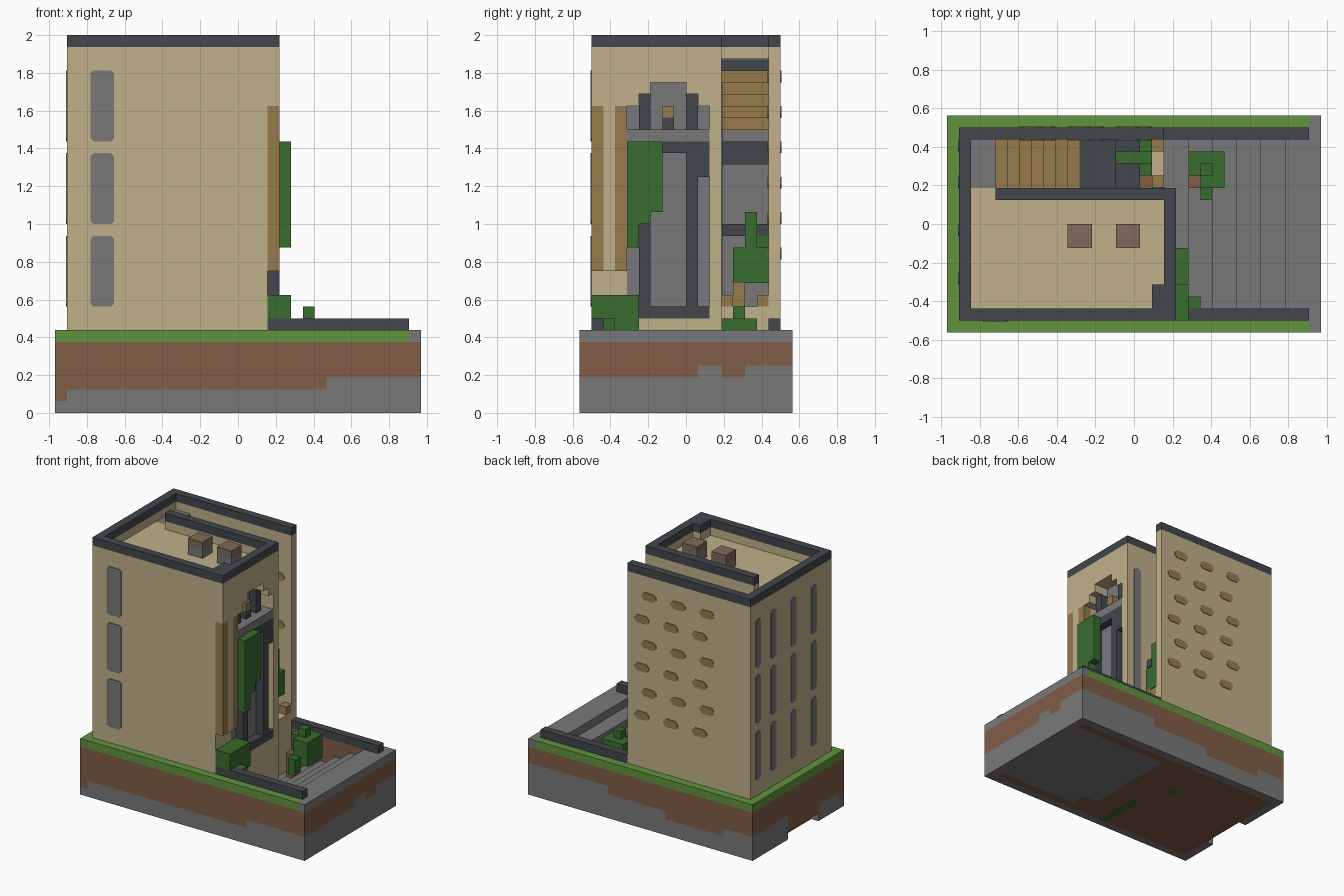
import bpy
import bmesh
from mathutils import Vector

default_cube = bpy.data.objects.get("Cube")
if default_cube:
    bpy.data.objects.remove(default_cube, do_unlink=True)

CELL = 1 / 16                      # edge of one block
ORIGIN = Vector((-31, -18, 0)) * CELL / 2
SKIN = 0.08                        # thickness of painted plates, in blocks


def to_linear(value):
    value /= 255
    return value / 12.92 if value < 0.04 else ((value + 0.055) / 1.055) ** 2.4


def make_material(name, *rgb):
    color = [to_linear(channel) for channel in rgb] + [1]
    material = bpy.data.materials.new(name)
    material.use_nodes = True
    material.diffuse_color = color
    shader = material.node_tree.nodes["Principled BSDF"]
    shader.inputs["Base Color"].default_value = color
    shader.inputs["Roughness"].default_value = 1
    return material


sandstone = make_material("sandstone", 192, 177, 138)
slate = make_material("dark slate", 66, 71, 76)
stone = make_material("grey stone", 121, 121, 121)
soil = make_material("brown soil", 128, 92, 70)
grass = make_material("grass green", 97, 147, 62)
leaf = make_material("leaf green", 56, 108, 45)
timber = make_material("timber", 150, 123, 76)
copper = make_material("dull copper", 126, 106, 90)


def part(name, material, *boxes, chamfer_axis=None, chamfer=0.25):
    """One object made of boxes, each (x0, x1, y0, y1, z0, z1) in blocks."""
    bm = bmesh.new()
    for box in boxes:
        low, high = Vector(box[::2]), Vector(box[1::2])
        verts = bmesh.ops.create_cube(bm, size=1)["verts"]
        for vert in verts:
            spot = [h if c > 0 else l for c, l, h in zip(vert.co, low, high)]
            vert.co = ORIGIN + Vector(spot) * CELL
        if chamfer_axis is not None:
            edges = {e for v in verts for e in v.link_edges
                     if abs((e.verts[0].co - e.verts[1].co).normalized()[chamfer_axis]) > 0.9}
            bmesh.ops.bevel(bm, geom=list(edges), offset=chamfer * CELL,
                            segments=1, affect='EDGES')
    bmesh.ops.recalc_face_normals(bm, faces=bm.faces)
    mesh = bpy.data.meshes.new(name)
    bm.to_mesh(mesh)
    bm.free()
    mesh.materials.append(material)
    obj = bpy.data.objects.new(name, mesh)
    bpy.context.collection.objects.link(obj)
    return obj


# Ground: soil core and banks beside the sunken court
part("ground_core", soil, (1, 17, 1, 17, 0, 7))
part("court_bank", soil, (17, 30, 1, 2, 0, 7), (17, 30, 16, 17, 0, 7), (17, 19, 2, 4, 0, 7))

# Ground edge: stone of varying height under soil, turf on top
front_heights = [(0, 1, 1), (1, 23, 2), (23, 31, 3)]
back_heights = [(0, 4, 3), (4, 12, 2), (12, 20, 3), (20, 31, 4)]
right_heights = [(1, 10, 3), (10, 12, 4), (12, 14, 3), (14, 17, 4)]
left_heights = [(1, 5, 2), (5, 11, 1), (11, 17, 3)]
for side, row, heights in (("front", 0, front_heights), ("back", 17, back_heights)):
    part(side + "_edge_stone", stone, *[(a, b, row, row + 1, 0, h) for a, b, h in heights])
    part(side + "_edge_soil", soil, *[(a, b, row, row + 1, h, 6) for a, b, h in heights])
    part(side + "_turf", grass, (0, 30, row, row + 1, 6, 7))
    part(side + "_curb", stone, (30, 31, row, row + 1, 6, 7))
part("right_edge_stone", stone, *[(30, 31, a, b, 0, h) for a, b, h in right_heights])
part("right_edge_soil", soil, *[(30, 31, a, b, h, 6) for a, b, h in right_heights])
part("right_curb", stone, (30, 31, 1, 17, 6, 7))
part("left_edge_stone", stone, *[(0, 1, a, b, 0, h) for a, b, h in left_heights if h > 1])
part("left_edge_soil", soil, *[(0, 1, a, b, h, 6) for a, b, h in left_heights])
part("left_turf", grass, (0, 1, 1, 17, 6, 7))
part("underside_roots", leaf, (13, 14, 1, 7, -SKIN / 8, SKIN), (11, 12, 11, 12, -SKIN / 8, SKIN))

# Sunken court with broad steps rising away from the tower
part("court_floor", stone, (17, 20, 2, 16, 0, 2))
for step in range(5):
    start = 20 + 2 * step
    part("court_step", stone, (start, start + 2, 2, 16, 0, 3 + step))
for name, row in (("front", 1), ("back", 16)):
    part(name + "_low_wall", slate, (18, 30, row, row + 1, 7, 8))

# Tower body and facade layers
part("tower_body", sandstone, (1, 17, 1, 12, 7, 30))
part("facade_front_pier", sandstone, (17, 18, 1, 4, 7, 30),
     (18, 19, 2, 3, 12, 26), (18, 19, 1, 4, 26, 30))
part("facade_back_pier", sandstone, (17, 19, 11, 12, 2, 30))
part("facade_sill", sandstone, (17, 19, 4, 11, 2, 8))
part("back_wall", sandstone, (1, 18, 16, 17, 7, 31))
part("left_wall", sandstone, (1, 2, 12, 16, 7, 31))
for row in (1, 3):
    part("timber_post", timber, (18, 19, row, row + 1, 12, 26))

# Stepped niche over the portal
part("niche_lintel", sandstone, (17, 19, 4, 11, 28, 30))
for inset, level in ((2, 27), (1, 26)):
    part("niche_corbel", sandstone, (17, 19, 4, 4 + inset, level, level + 1),
         (17, 19, 11 - inset, 11, level, level + 1))
part("niche_backing", stone, (17, 17 + SKIN, 4, 11, 24, 28))
for row in (5, 9):
    part("niche_column", slate, (17, 18, row, row + 1, 24, 27))
part("niche_lamp_base", slate, (17, 18, 7, 8, 24, 25))
part("niche_lamp", timber, (17, 18, 7, 8, 25, 26))

# Portal: ledge, door panel and frame
part("portal_ledge", stone, (17, 19, 4, 11, 23, 24))
part("portal_panel", stone, (17, 18, 4, 11, 8, 23))
for row in (5, 9):
    part("portal_jamb", slate, (18, 19, row, row + 1, 9, 22))
part("portal_head", slate, (18, 19, 5, 11, 22, 23), (18, 19, 10, 11, 20, 22))
part("portal_threshold", slate, (18, 19, 5, 11, 8, 9))

# Roof parapets with slate coping
parapets = {
    "front": (1, 19, 1, 2), "left": (1, 2, 2, 16), "right": (18, 19, 2, 11),
    "passage": (4, 19, 11, 12), "corner": (17, 18, 2, 4), "back": (1, 18, 16, 17),
}
for name, plan in parapets.items():
    if name != "back":
        part(name + "_parapet", sandstone, (*plan, 30, 31))
    part(name + "_coping", slate, (*plan, 31, 32))

# Roof vents
for column in (10, 14):
    part("vent_base", stone, (column, column + 2, 7, 9, 30, 31))
    part("vent_cap", copper, (column, column + 2, 7, 9, 31, 32))

# Passage between tower and back wall: landings and timber stair
part("upper_landing", slate, (2, 4, 12, 16, 7, 30 - SKIN))
part("upper_landing_paving", stone, (2, 4, 12, 16, 30 - SKIN, 30))
for step in range(7):
    column, top = 4 + step, 29 - step
    tread = 1 if step < 5 else SKIN
    part("passage_stair_tread", timber, (column, column + 1, 12, 16, top - tread, top))
    part("passage_stair_base", stone, (column, column + 1, 12, 16, 7, top - tread))
part("middle_landing", slate, (11, 14, 12, 16, 21, 23))
part("passage_pier", stone, (11, 14, 12, 16, 16, 21), (11, 15, 12, 16, 7, 15))
part("lower_landing", slate, (11, 16, 12, 16, 15, 16))
part("planter_wall", sandstone, (17, 18, 12, 16, 2, 9))
part("planter_rail", timber, (17, 18, 12, 13, 9, 10), (17, 18, 15, 16, 9, 10))

# Windows as thin plates
for bottom in (9, 16, 23):
    top = bottom + 6
    part("front_window", stone, (3, 5, 1 - SKIN, 1, bottom, top), chamfer_axis=1)
    for row in (4, 8, 12, 15):
        part("left_slit_window", stone, (1 - SKIN, 1, row, row + 1, bottom, top), chamfer_axis=0)
part("passage_window", stone, (17, 18, 12, 12 + SKIN, 9, 28), chamfer_axis=1)

# Staggered timber insets on both faces of the back wall
for level in range(6):
    for bay in range(3):
        column = 6 + 4 * bay + level % 2
        bottom = 28 - 3 * level
        for face, row in (("outer", 17), ("inner", 16 - SKIN)):
            part(face + "_wall_inset", timber,
                 (column, column + 2, row, row + SKIN, bottom, bottom + 1),
                 chamfer_axis=1, chamfer=0.35)

# Climbing vine and bush at the facade
for row, bottom in ((4, 14), (5, 16), (6, 17)):
    part("facade_vine", leaf, (19, 20, row, row + 1, bottom, 23))
part("facade_bush", leaf, (18, 20, 1, 5, 8, 10), (18, 20, 2, 5, 7, 8), (20, 21, 2, 3, 7, 8))

# Passage plant
part("passage_plant_stem", timber, (16, 17, 13, 14, 7, 11))
part("passage_plant", leaf, (16, 17, 13, 16, 11, 14), (15, 16, 13, 16, 11, 14),
     (15, 17, 14, 15, 14, 17), (14, 15, 14, 15, 16, 17), (15, 16, 15, 16, 14, 15))

# Court tree
part("court_tree_trunk", soil, (20, 21, 12, 13, 3, 6))
part("court_tree_crown", leaf, (20, 23, 13, 15, 5, 8), (21, 23, 12, 13, 5, 8),
     (21, 22, 11, 12, 4, 6), (21, 22, 13, 14, 8, 9))
